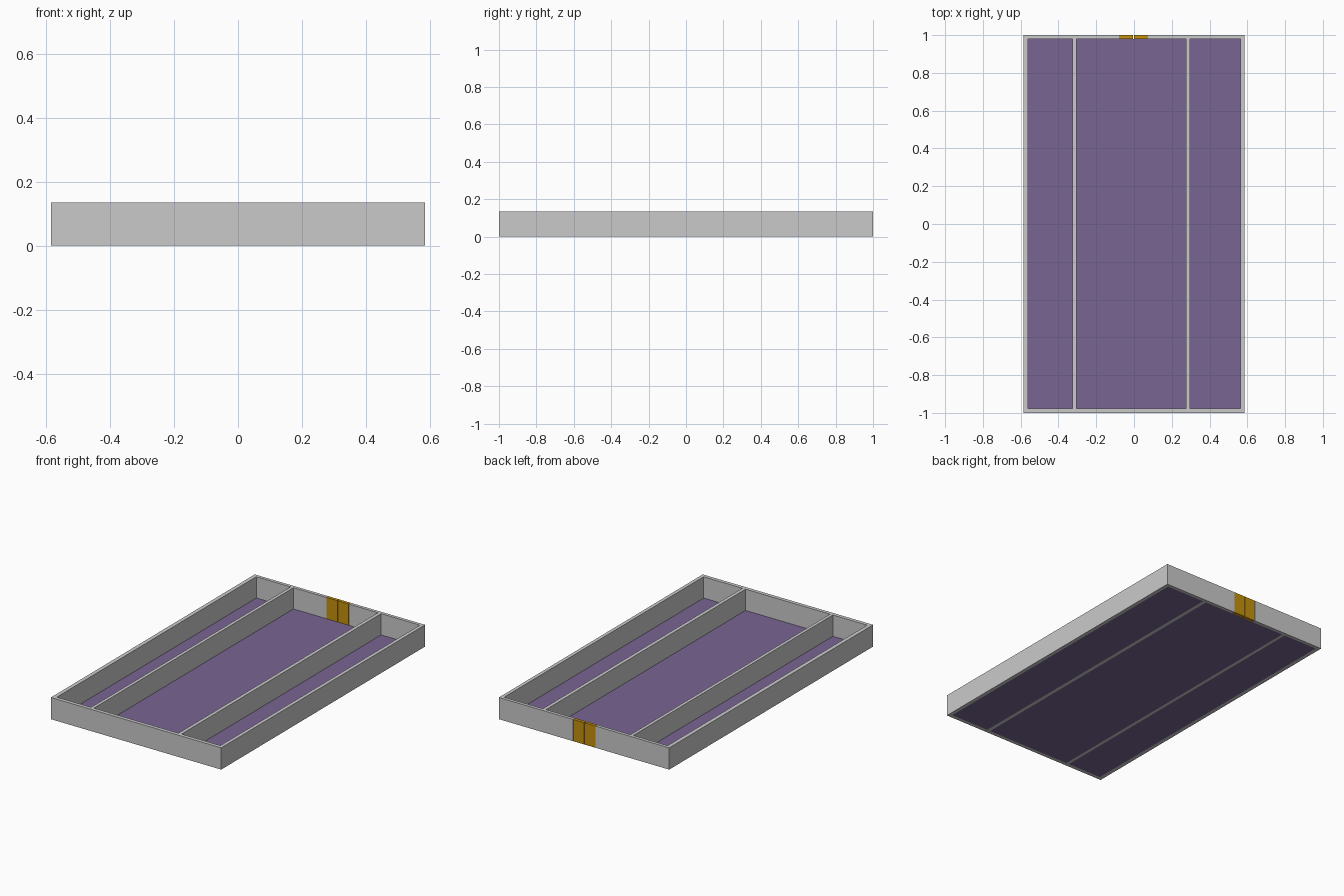
import bpy

if "Cube" in bpy.data.objects:
    bpy.data.objects.remove(bpy.data.objects["Cube"])


def material(name, rgb):
    m = bpy.data.materials.new(name)
    m.diffuse_color = (*rgb, 1)
    m.use_nodes = True
    m.node_tree.nodes["Principled BSDF"].inputs["Base Color"].default_value = m.diffuse_color
    return m


GREY = material("wall grey", (0.59, 0.59, 0.59))
PURPLE = material("floor purple", (0.19, 0.128, 0.29))
GOLD = material("door gold", (0.545, 0.283, 0.004))


def box(name, x, y, z, mat):
    """Axis-aligned box from (min, max) pairs."""
    bpy.ops.mesh.primitive_cube_add(size=1)
    ob = bpy.context.object
    ob.name = name
    ob.location = [(a + b) / 2 for a, b in (x, y, z)]
    ob.scale = [b - a for a, b in (x, y, z)]
    bpy.ops.object.transform_apply(location=True, scale=True)
    ob.data.materials.append(mat)
    return ob


H = 0.135                        # wall height
X, Y = 0.585, 1.0                # outer half sizes
XL, XR = -0.56, 0.563            # inner faces of the side walls
YF, YB = -0.977, 0.98            # inner faces of the end walls
DOOR = (-0.08, 0.075)            # doorway in the back wall
DIVIDERS = [(-0.325, -0.305), (0.275, 0.297)]

# outer walls, the back one split by the doorway
box("left_wall", (-X, XL), (-Y, Y), (0, H), GREY)
box("right_wall", (XR, X), (-Y, Y), (0, H), GREY)
box("front_wall", (XL, XR), (-Y, YF), (0, H), GREY)
box("back_wall_left", (XL, DOOR[0]), (YB, Y), (0, H), GREY)
box("back_wall_right", (DOOR[1], XR), (YB, Y), (0, H), GREY)

# long inner dividers
for i, d in enumerate(DIVIDERS):
    box(f"divider_{i + 1}", d, (YF, YB), (0, H), GREY)

# floor panel in each bay
edges = [XL, *DIVIDERS[0], *DIVIDERS[1], XR]
for i in range(3):
    box(f"floor_{i + 1}", (edges[2 * i], edges[2 * i + 1]), (YF, YB), (0, 0.003), PURPLE)

# pair of door leaves with a narrow gap
mid, gap = sum(DOOR) / 2, 0.0015
box("door_leaf_left", (DOOR[0] + gap, mid - gap), (YB, Y), (0, H), GOLD)
box("door_leaf_right", (mid + gap, DOOR[1] - gap), (YB, Y), (0, H), GOLD)
